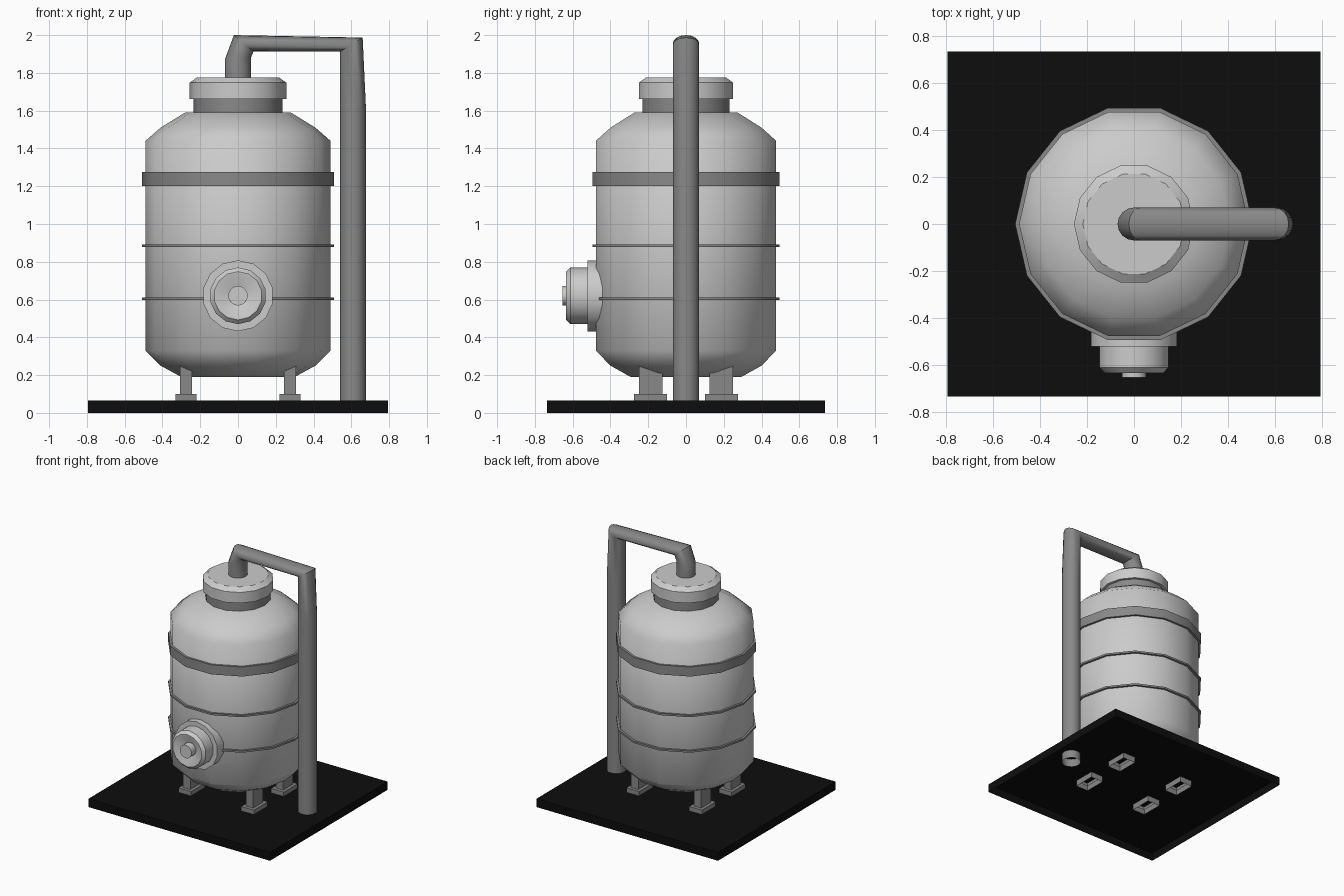
import bpy, bmesh
from math import sin, cos, pi, radians
from mathutils import Matrix

if "Cube" in bpy.data.objects:
    bpy.data.objects.remove(bpy.data.objects["Cube"])


def material(name, v):
    m = bpy.data.materials.new(name)
    m.diffuse_color = (v, v, v, 1)
    m.use_nodes = True
    m.node_tree.nodes["Principled BSDF"].inputs["Base Color"].default_value = m.diffuse_color
    return m


BLACK = material("black", 0.004)
DARK = material("dark_grey", 0.25)


def finish(name, bm, mat=None, angle=None):
    bmesh.ops.recalc_face_normals(bm, faces=bm.faces)
    me = bpy.data.meshes.new(name)
    bm.to_mesh(me)
    bm.free()
    ob = bpy.data.objects.new(name, me)
    bpy.context.collection.objects.link(ob)
    if mat:
        me.materials.append(mat)
    if angle:
        bpy.ops.object.select_all(action='DESELECT')
        ob.select_set(True)
        bpy.context.view_layer.objects.active = ob
        bpy.ops.object.shade_smooth_by_angle(angle=radians(angle))
    return ob


def bridge(bm, rings, closed=False):
    n = len(rings[0])
    pairs = list(zip(rings, rings[1:]))
    if closed:
        pairs.append((rings[-1], rings[0]))
    for a, b in pairs:
        for i in range(n):
            j = (i + 1) % n
            bm.faces.new((a[i], a[j], b[j], b[i]))


def lathe(name, profile, n=14, phase=0.0, caps=True, mat=None, angle=30, matrix=None):
    """Revolve (radius, height) points; without caps the profile is a closed loop."""
    bm = bmesh.new()
    rings = [[bm.verts.new((r * cos(phase + 2 * pi * i / n), r * sin(phase + 2 * pi * i / n), z))
              for i in range(n)] for r, z in profile]
    bridge(bm, rings, closed=not caps)
    if caps:
        bm.faces.new(rings[0])
        bm.faces.new(rings[-1])
    if matrix:
        bm.transform(matrix)
    return finish(name, bm, mat, angle)


def open_box(name, lo, hi, mat=None):
    """Box without a bottom face."""
    bm = bmesh.new()
    bmesh.ops.create_cube(bm, size=1)
    for v in bm.verts:
        v.co = [lo[k] if v.co[k] < 0 else hi[k] for k in range(3)]
    bmesh.ops.recalc_face_normals(bm, faces=bm.faces)
    bm.normal_update()
    bmesh.ops.delete(bm, geom=[f for f in bm.faces if f.normal.z < -0.5], context='FACES_ONLY')
    me = bpy.data.meshes.new(name)
    bm.to_mesh(me)
    bm.free()
    ob = bpy.data.objects.new(name, me)
    bpy.context.collection.objects.link(ob)
    if mat:
        me.materials.append(mat)


# Base tray, open underneath
open_box("base_plate", (-0.795, -0.735, 0), (0.795, 0.735, 0.065), BLACK)

# Legs and feet
for sx, xn in ((-1, "left"), (1, "right")):
    for sy, yn in ((-1, "front"), (1, "back")):
        x, y = sx * 0.275, sy * 0.187
        open_box(f"foot_{yn}_{xn}", (x - 0.055, y - 0.087, 0.02), (x + 0.055, y + 0.087, 0.10), DARK)
        open_box(f"leg_{yn}_{xn}", (x - 0.032, y - 0.062, 0.04), (x + 0.032, y + 0.062, 0.26), DARK)

# Tank body with domed ends
lathe("tank_body", [(0.30, 0.19), (0.41, 0.25), (0.49, 0.33),
                    (0.49, 1.44), (0.41, 1.51), (0.28, 1.59)], angle=55)

# Bands around the tank
for name, z0, z1 in (("wide_band", 1.20, 1.275), ("upper_hoop", 0.878, 0.892), ("lower_hoop", 0.597, 0.611)):
    lathe(name, [(0.485, z0), (0.507, z0), (0.507, z1), (0.485, z1)], caps=False, mat=DARK)

# Neck and cap
lathe("neck", [(0.236, 1.57), (0.236, 1.665)], mat=DARK)
lathe("cap", [(0.256, 1.663), (0.256, 1.748), (0.218, 1.775)])

# Front hatch: flange, dished body and knob, turned to face -y
turn = Matrix.Translation((0, 0, 0.62)) @ Matrix.Rotation(pi / 2, 4, 'X')
lathe("hatch_flange", [(0.188, 0.42), (0.188, 0.522)], phase=pi / 2, matrix=turn)
lathe("hatch_body", [(0.15, 0.50), (0.15, 0.612), (0.128, 0.635), (0.118, 0.635), (0.052, 0.60)],
      phase=pi / 2, matrix=turn)
lathe("hatch_knob", [(0.052, 0.59), (0.052, 0.655)], phase=pi / 2, matrix=turn)

# Outlet pipe: each ring is given by its outer and inner point in the xz plane
stations = [((-0.07, 1.765), (0.07, 1.765)), ((-0.07, 1.87), (0.07, 1.885)),
            ((-0.022, 2.0), (0.082, 1.913)), ((0.66, 1.987), (0.54, 1.912)),
            ((0.678, 1.60), (0.54, 1.60)), ((0.678, 0.0), (0.54, 0.0))]
bm = bmesh.new()
N = 16
rings = []
for (ox, oz), (ix, iz) in stations:
    rings.append([])
    for k in range(N):
        t = 2 * pi * k / N
        c = cos(t) / 2
        rings[-1].append(bm.verts.new(((ox + ix) / 2 + c * (ox - ix), 0.07 * sin(t),
                                       (oz + iz) / 2 + c * (oz - iz))))
bridge(bm, rings)
finish("outlet_pipe", bm, DARK, 40)
